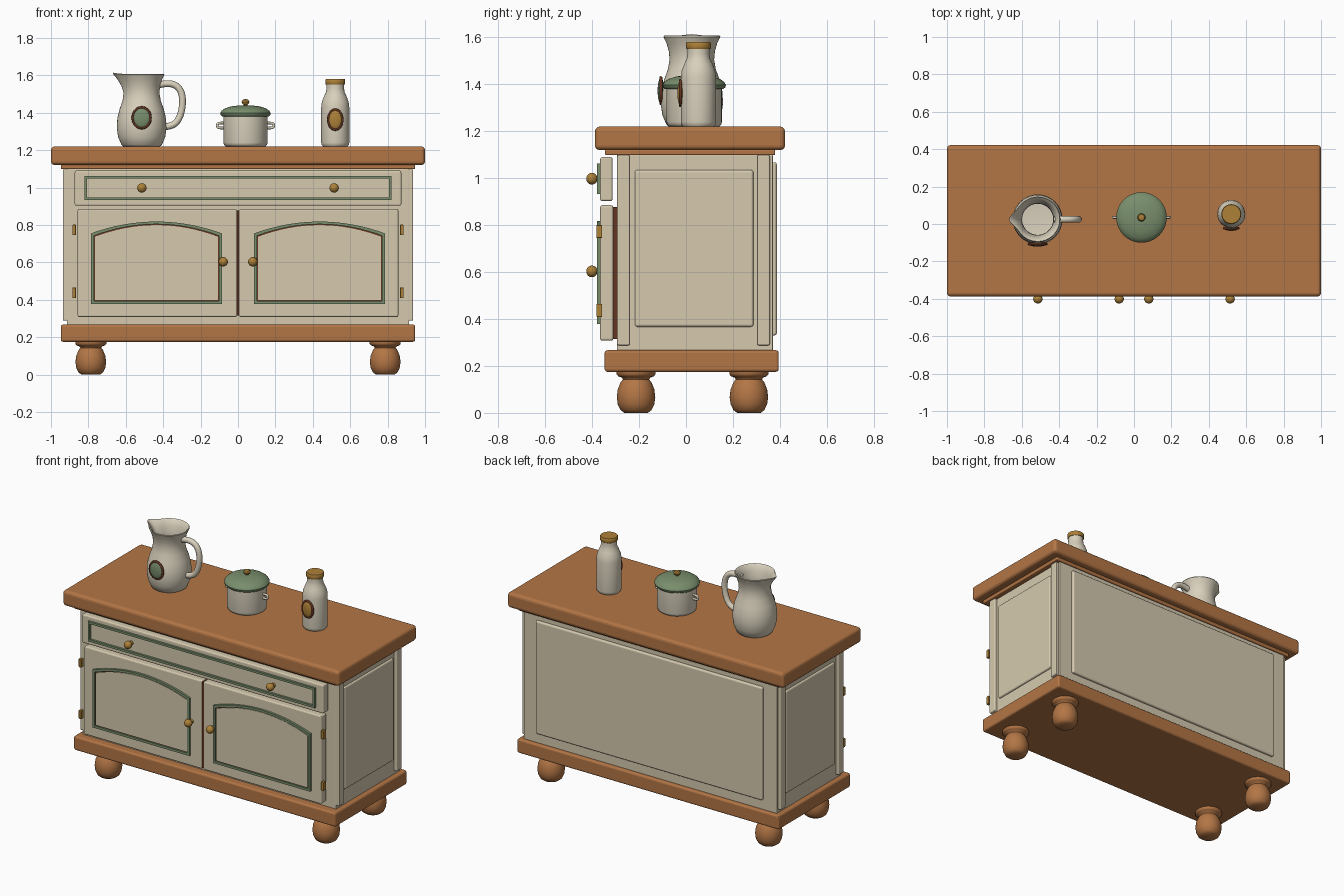
import bpy, bmesh, math
from mathutils import Matrix, Vector

if "Cube" in bpy.data.objects:
    bpy.data.objects.remove(bpy.data.objects["Cube"])


def material(name, rgb):
    m = bpy.data.materials.new(name)
    m.diffuse_color = (*rgb, 1)
    m.use_nodes = True
    m.node_tree.nodes["Principled BSDF"].inputs["Base Color"].default_value = m.diffuse_color
    return m


WOOD = material("warm wood", (0.45, 0.18, 0.06))
CREAM = material("cream paint", (0.67, 0.59, 0.43))
CERAMIC = material("pale ceramic", (0.70, 0.64, 0.51))
GREEN = material("sage green", (0.19, 0.27, 0.15))
BRASS = material("brass", (0.42, 0.22, 0.04))
BROWN = material("dark brown", (0.13, 0.035, 0.015))


def finish(name, bm, mat, smooth=False):
    bmesh.ops.recalc_face_normals(bm, faces=bm.faces)
    me = bpy.data.meshes.new(name)
    bm.to_mesh(me)
    bm.free()
    me.materials.append(mat)
    ob = bpy.data.objects.new(name, me)
    bpy.context.collection.objects.link(ob)
    if smooth:
        bpy.ops.object.select_all(action='DESELECT')
        ob.select_set(True)
        bpy.context.view_layer.objects.active = ob
        bpy.ops.object.shade_smooth_by_angle(angle=math.radians(40))
    return ob


def box(name, x, y, z, mat, bevel=0.006):
    bm = bmesh.new()
    size = (x[1] - x[0], y[1] - y[0], z[1] - z[0])
    mid = (sum(x) / 2, sum(y) / 2, sum(z) / 2)
    bmesh.ops.create_cube(bm, size=1, matrix=Matrix.Translation(mid) @ Matrix.Diagonal((*size, 1)))
    if bevel:
        bmesh.ops.bevel(bm, geom=bm.edges[:], offset=bevel, segments=3, profile=0.5, affect='EDGES')
    return finish(name, bm, mat)


def lathe(name, profile, loc, mat, n=40, axis='Z', shape=None):
    # profile of (radius, height); axis 'Y' turns it to point at the front
    bm = bmesh.new()
    rings = []
    for r, h in profile:
        if r == 0:
            rings.append([bm.verts.new((0, 0, h))])
        else:
            rings.append([bm.verts.new((r * math.cos(2 * math.pi * i / n), r * math.sin(2 * math.pi * i / n), h))
                          for i in range(n)])
    for a, b in zip(rings, rings[1:]):
        for i in range(n):
            j = (i + 1) % n
            f = [a[i % len(a)], a[j % len(a)], b[j % len(b)], b[i % len(b)]]
            bm.faces.new(list(dict.fromkeys(f)))
    if shape:
        for v in bm.verts:
            shape(v)
    if axis == 'Y':
        bm.transform(Matrix.Rotation(math.pi / 2, 4, 'X'))
    bm.transform(Matrix.Translation(loc))
    return finish(name, bm, mat, True)


def tube(name, pts, r, mat, closed=False):
    cu = bpy.data.curves.new(name, 'CURVE')
    cu.dimensions = '3D'
    cu.bevel_depth = r
    cu.bevel_resolution = 4
    cu.use_fill_caps = True
    sp = cu.splines.new('POLY' if closed else 'NURBS')
    sp.points.add(len(pts) - 1)
    for p, co in zip(sp.points, pts):
        p.co = (*co, 1)
    if closed:
        sp.use_cyclic_u = True
    else:
        sp.use_endpoint_u = True
        sp.order_u = 4
    cu.materials.append(mat)
    ob = bpy.data.objects.new(name, cu)
    bpy.context.collection.objects.link(ob)


def arch(cx, hw, zb, zs, za, n=16):
    pts = [(cx - hw, zb), (cx + hw, zb)]
    for i in range(n + 1):
        t = 1 - 2 * i / n
        pts.append((cx + hw * t, zs + (za - zs) * (1 - t * t)))
    return pts


def plate(name, outer, y0, y1, mat, inner=None):
    # extruded outline, with an optional matching hole
    bm = bmesh.new()
    rows = [[bm.verts.new((x, y, z)) for x, z in o] for o in (outer, inner) if o for y in (y0, y1)]
    n = len(outer)
    pairs = [(0, 1), (1, 3), (3, 2), (2, 0)] if inner else [(0, 1)]
    for a, b in pairs:
        for i in range(n):
            j = (i + 1) % n
            bm.faces.new((rows[a][i], rows[a][j], rows[b][j], rows[b][i]))
    if not inner:
        bm.faces.new(rows[0])
        bm.faces.new(rows[1])
    return finish(name, bm, mat)


def rect(hw, z0, z1):
    return [(-hw, z0), (hw, z0), (hw, z1), (-hw, z1)]


def knob(name, x, z):
    lathe(name, [(0, 0), (0.014, 0), (0.011, 0.02)] +
          [(0.025 * math.sin(a), 0.038 - 0.024 * math.cos(a)) for a in [math.pi * k / 10 for k in range(2, 10)]] +
          [(0, 0.062)], (x, -0.363, z), BRASS, 24, 'Y')


def oval(name, x, y, z, rx, rz, mat):
    # domed oval badge with a dark rim
    bm = bmesh.new()
    bmesh.ops.create_uvsphere(bm, u_segments=32, v_segments=16, radius=1,
                              matrix=Matrix.Translation((x, y, z)) @ Matrix.Diagonal((rx, 0.014, rz, 1)))
    finish(name, bm, mat, True)
    tube(name + "_rim", [(x + rx * math.cos(2 * math.pi * i / 40), y, z + rz * math.sin(2 * math.pi * i / 40))
                         for i in range(40)], 0.007, BROWN, True)


# Cabinet carcass, worktop and plinth
box("worktop", (-1, 1), (-0.388, 0.422), (1.12, 1.22), WOOD, 0.02)
box("worktop_moulding", (-0.947, 0.947), (-0.345, 0.38), (1.098, 1.122), WOOD)
box("cabinet_body", (-0.915, 0.915), (-0.295, 0.37), (0.26, 1.10), CREAM, 0.004)
box("plinth", (-0.947, 0.947), (-0.347, 0.395), (0.175, 0.267), WOOD, 0.012)
box("back_panel", (-0.82, 0.82), (0.36, 0.387), (0.33, 1.068), CREAM, 0.01)

for s, side in ((-1, "left"), (1, "right")):
    def sx(a, b):
        return tuple(sorted((s * a, s * b)))
    # Side panels and corner strips
    box(side + "_side_panel", sx(0.90, 0.927), (-0.218, 0.287), (0.367, 1.035), CREAM, 0.01)
    box(side + "_front_strip", sx(0.90, 0.936), (-0.293, -0.24), (0.288, 1.098), CREAM)
    box(side + "_back_strip", sx(0.90, 0.936), (0.304, 0.357), (0.288, 1.098), CREAM)
    # Doors with arched mouldings
    box(side + "_door", sx(0.005, 0.857), (-0.366, -0.310), (0.308, 0.885), CREAM, 0.009)
    cx = s * 0.436
    plate(side + "_door_frame", arch(cx, 0.35, 0.378, 0.755, 0.818), -0.364, -0.380, GREEN,
          arch(cx, 0.335, 0.393, 0.742, 0.804))
    plate(side + "_door_inlay", arch(cx, 0.336, 0.392, 0.743, 0.805), -0.364, -0.370, BROWN)
    plate(side + "_door_panel", arch(cx, 0.329, 0.398, 0.737, 0.799), -0.364, -0.374, CREAM)
    for z, level in ((0.437, "lower"), (0.773, "upper")):
        box(f"{side}_{level}_hinge", sx(0.866, 0.886), (-0.381, -0.357), (z - 0.028, z + 0.028), BRASS, 0.003)
    knob(side + "_door_knob", s * 0.079, 0.603)
    knob(side + "_drawer_knob", s * 0.514, 0.998)
    # Bun feet
    for y, end in ((-0.213, "front"), (0.268, "back")):
        lathe(f"{side}_{end}_foot",
              [(0, 0), (0.05, 0), (0.066, 0.012), (0.078, 0.037), (0.082, 0.067), (0.078, 0.1), (0.066, 0.13),
               (0.056, 0.143), (0.06, 0.15), (0.076, 0.156), (0.083, 0.165), (0.083, 0.18), (0, 0.18)],
              (s * 0.787, y, 0), WOOD)

# Drawer and the dark gap between the doors
box("drawer", (-0.873, 0.873), (-0.366, -0.313), (0.903, 1.09), CREAM, 0.009)
plate("drawer_frame", rect(0.82, 0.932, 1.062), -0.364, -0.380, GREEN, rect(0.806, 0.946, 1.048))
box("door_gap", (-0.007, 0.007), (-0.361, -0.29), (0.315, 0.878), BROWN, 0)


# Jug with a pulled spout
def spout(v):
    if v.co.z > 0.27:
        a = math.atan2(v.co.y, -v.co.x)
        k = ((v.co.z - 0.27) / 0.12) ** 1.5 * math.exp(-(a / 0.3) ** 2)
        v.co.x -= 0.036 * k
        v.co.z += 0.006 * k


JX, JY = -0.515, 0.025
lathe("jug", [(0, 0), (0.098, 0), (0.108, 0.008), (0.126, 0.05), (0.133, 0.10), (0.130, 0.15), (0.118, 0.20),
              (0.102, 0.245), (0.095, 0.285), (0.098, 0.32), (0.108, 0.355), (0.121, 0.383), (0.118, 0.388),
              (0.108, 0.380), (0.095, 0.35), (0.085, 0.31), (0.083, 0.28), (0.105, 0.20), (0.118, 0.12),
              (0.10, 0.03), (0, 0.02)], (JX, JY, 1.22), CERAMIC, 64, 'Z', spout)
tube("jug_handle", [(-0.425, JY, 1.548), (-0.40, JY, 1.555), (-0.34, JY, 1.562), (-0.295, JY, 1.51),
                    (-0.295, JY, 1.42), (-0.325, JY, 1.335), (-0.375, JY, 1.325), (-0.40, JY, 1.325)],
     0.018, CERAMIC)
oval("jug_badge", JX, -0.107, 1.373, 0.047, 0.055, GREEN)

# Lidded pot
P = (0.04, 0.035, 1.22)
lathe("pot", [(0, 0), (0.105, 0), (0.115, 0.008), (0.118, 0.02), (0.118, 0.165), (0, 0.165)], P, CERAMIC)
lathe("pot_lid", [(0, 0.16), (0.124, 0.16), (0.133, 0.168), (0.135, 0.178), (0.128, 0.19), (0.11, 0.203),
                  (0.075, 0.214), (0.035, 0.219), (0, 0.22)], P, GREEN)
lathe("pot_lid_knob", [(0, 0.215), (0.01, 0.215), (0.01, 0.222), (0.019, 0.23), (0.021, 0.238), (0.016, 0.248),
                       (0, 0.254)], P, BRASS, 24)
for s, side in ((-1, "left"), (1, "right")):
    x = [P[0] + s * d for d in (0.112, 0.135, 0.152, 0.152, 0.135, 0.112)]
    z = (1.345, 1.345, 1.345, 1.318, 1.318, 1.318)
    tube(side + "_pot_handle", [(a, P[1], b) for a, b in zip(x, z)], 0.007, CERAMIC)

# Corked bottle
B = (0.52, 0.053, 1.22)
lathe("bottle", [(0, 0), (0.066, 0), (0.073, 0.008), (0.075, 0.02), (0.075, 0.21), (0.071, 0.24), (0.06, 0.268),
                 (0.05, 0.29), (0.047, 0.31), (0.047, 0.335), (0, 0.335)], B, CERAMIC)
lathe("bottle_cap", [(0, 0.33), (0.05, 0.33), (0.053, 0.334), (0.053, 0.356), (0.05, 0.36), (0, 0.36)], B, BRASS)
oval("bottle_badge", B[0], -0.023, 1.363, 0.037, 0.053, BRASS)
